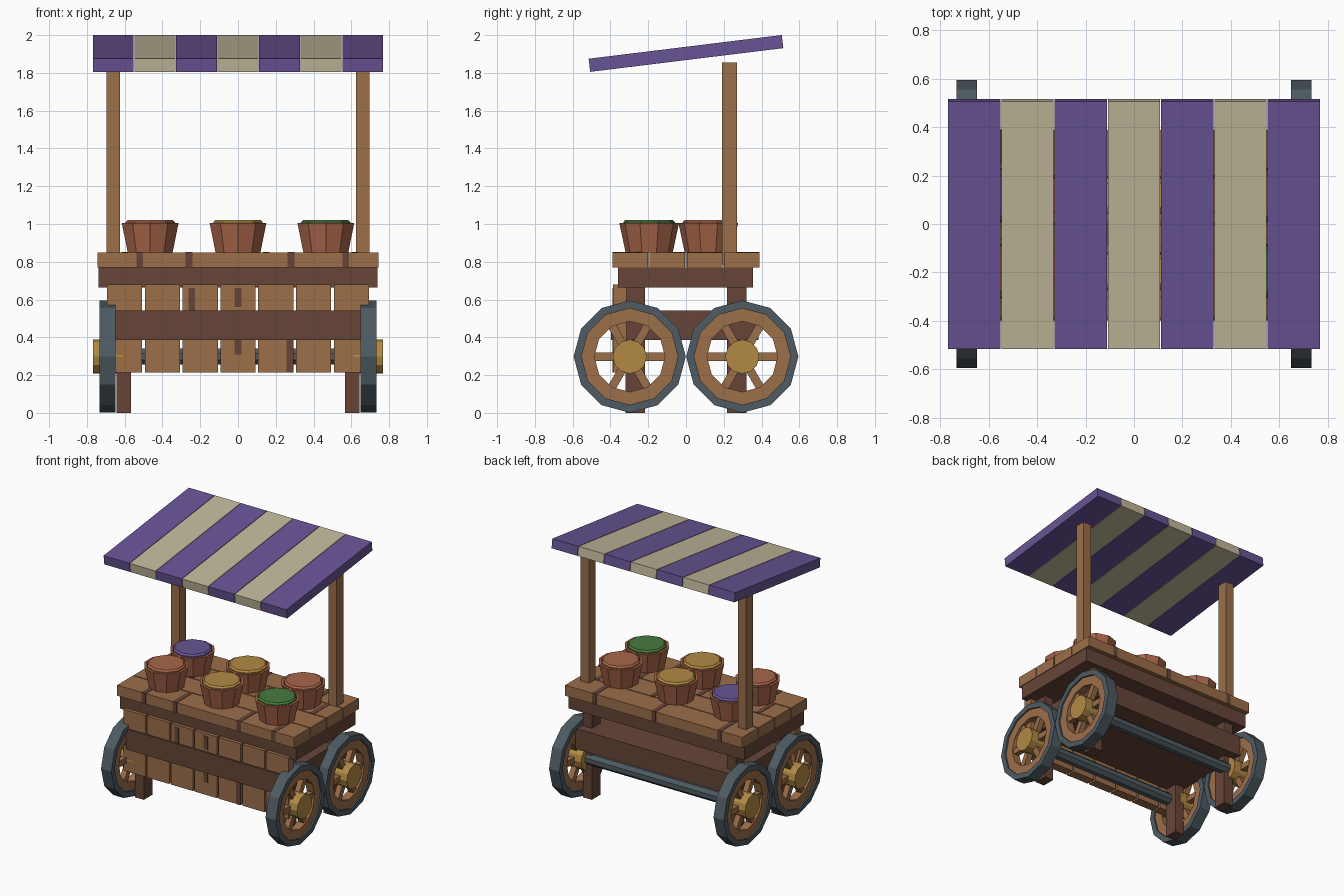
import bpy, bmesh, math
from mathutils import Matrix

if "Cube" in bpy.data.objects:
    bpy.data.objects.remove(bpy.data.objects["Cube"])


def material(name, rgb):
    lin = [((c / 255 + 0.055) / 1.055) ** 2.4 for c in rgb]
    m = bpy.data.materials.new(name)
    m.diffuse_color = (*lin, 1)
    m.use_nodes = True
    m.node_tree.nodes["Principled BSDF"].inputs["Base Color"].default_value = m.diffuse_color
    return m


WOOD = material("warm wood", (156, 110, 73))
DARK = material("dark wood", (103, 69, 57))
IRON = material("grey iron", (78, 91, 98))
GOLD = material("brass gold", (178, 138, 68))
CLAY = material("red brown", (168, 101, 73))
PURPLE = material("purple cloth", (104, 84, 149))
CREAM = material("cream cloth", (193, 184, 155))
GREEN = material("leaf green", (72, 122, 62))


def finish(name, bm, mat):
    bmesh.ops.recalc_face_normals(bm, faces=bm.faces)
    me = bpy.data.meshes.new(name)
    bm.to_mesh(me)
    bm.free()
    me.materials.append(mat)
    ob = bpy.data.objects.new(name, me)
    bpy.context.collection.objects.link(ob)
    return ob


def box(name, x, y, z, mat):
    """Box from (min, max) pairs."""
    bm = bmesh.new()
    size = [b - a for a, b in (x, y, z)]
    mid = [(a + b) / 2 for a, b in (x, y, z)]
    bmesh.ops.create_cube(bm, size=1, matrix=Matrix.Translation(mid) @ Matrix.Diagonal((*size, 1)))
    return finish(name, bm, mat)


def lathe(name, profile, sides, matrix, mat, closed=False, turn=0.0):
    """Spin (radius, height) points round local z; open profiles get capped."""
    bm = bmesh.new()
    rings = [[bm.verts.new((r * math.cos(turn + math.tau * i / sides),
                            r * math.sin(turn + math.tau * i / sides), h))
              for i in range(sides)] for r, h in profile]
    pairs = list(zip(rings, rings[1:]))
    if closed:
        pairs.append((rings[-1], rings[0]))
    else:
        bm.faces.new(rings[0])
        bm.faces.new(rings[-1])
    for a, b in pairs:
        for i in range(sides):
            j = (i + 1) % sides
            bm.faces.new((a[i], a[j], b[j], b[i]))
    bm.transform(matrix)
    return finish(name, bm, mat)


# Striped canopy, tilted down toward the front
for i in range(7):
    c = (i - 3) * 0.22
    stripe = box(f"canopy_stripe_{i}", (c - 0.108, c + 0.108), (-0.515, 0.515),
                 (-0.035, 0.035), CREAM if i % 2 else PURPLE)
    stripe.location = (0, 0, 1.903)
    stripe.rotation_euler.x = math.radians(7)

# Counter planks with dark worn bands
bands = [(-0.52, -0.26, 0.28, 0.57), (-0.6, -0.1, 0.4), (-0.4, 0.15, 0.62), (-0.55, 0.0, 0.5)]
for i, xs in enumerate(bands):
    y0 = -0.388 + i * 0.196
    y1 = y0 + 0.188
    box(f"counter_plank_{i}", (-0.743, 0.743), (y0, y1), (0.77, 0.85), WOOD)
    for k, x in enumerate(xs):
        box(f"counter_band_{i}_{k}", (x - 0.018, x + 0.018), (y0 - 0.002, y1 + 0.002),
            (0.772, 0.852), DARK)

# Frame under the counter and the lower shelf
box("counter_frame", (-0.738, 0.738), (-0.36, 0.355), (0.663, 0.77), DARK)
box("lower_shelf", (-0.66, 0.66), (-0.398, 0.385), (0.387, 0.543), DARK)

# Front boards with worn patches
for i in range(7):
    c = (i - 3) * 0.2
    box(f"front_board_{i}", (c - 0.093, c + 0.093), (-0.386, -0.315), (0.215, 0.68), WOOD)
for i, (x, z0, z1) in enumerate([(0, 0.56, 0.66), (0, 0.31, 0.387), (-0.245, 0.543, 0.66),
                                 (0.275, 0.215, 0.387)]):
    box(f"board_patch_{i}", (x - 0.018, x + 0.018), (-0.389, -0.384), (z0, z1), DARK)

# Canopy posts and legs
for s, side in ((1, "right"), (-1, "left")):
    def span(a, b):
        return tuple(sorted((s * a, s * b)))
    box(f"{side}_canopy_post", span(0.625, 0.695), (0.19, 0.27), (0.785, 1.855), WOOD)
    for t, end in ((-1, "front"), (1, "back")):
        box(f"{side}_{end}_leg", span(0.567, 0.643), tuple(sorted((t * 0.217, t * 0.32))),
            (0, 0.67), DARK)

        # Wheel: iron tyre, wooden rim, six spokes and a brass hub
        place = (Matrix.Translation((0, t * 0.298, 0.298))
                 @ Matrix.Rotation(s * math.pi / 2, 4, 'Y'))
        lathe(f"{side}_{end}_tyre", [(0.297, 0.648), (0.297, 0.734), (0.255, 0.734), (0.255, 0.648)],
              12, place, IRON, closed=True)
        lathe(f"{side}_{end}_rim", [(0.258, 0.66), (0.258, 0.722), (0.187, 0.722), (0.187, 0.66)],
              12, place, WOOD, closed=True)
        for k in range(3):
            spoke = box(f"{side}_{end}_spoke_{k}", (-0.022, 0.022), (-0.2, 0.2), (0.668, 0.71), WOOD)
            spoke.data.transform(place @ Matrix.Rotation(k * math.pi / 3, 4, 'Z'))
        lathe(f"{side}_{end}_hub", [(0.09, 0.61), (0.09, 0.768)], 12, place, GOLD)

# Axles
for t, end in ((-1, "front"), (1, "back")):
    lathe(f"{end}_axle", [(0.045, -0.64), (0.045, 0.64)], 8,
          Matrix.Translation((0, t * 0.298, 0.298)) @ Matrix.Rotation(math.pi / 2, 4, 'Y'),
          IRON, turn=math.pi / 8)

# Tubs of goods, two rows of three
rows = [(-0.195, (CLAY, GOLD, GREEN)), (0.118, (PURPLE, GOLD, CLAY))]
for r, (y, goods) in enumerate(rows):
    for c, mat in enumerate(goods):
        at = Matrix.Translation(((c - 1) * 0.465, y, 0.85))
        lathe(f"tub_{r}_{c}", [(0.125, 0), (0.158, 0.155), (0.14, 0.155), (0.138, 0.13)],
              10, at, CLAY, turn=math.pi / 10)
        lathe(f"goods_{r}_{c}", [(0.137, 0.12), (0.137, 0.16), (0.125, 0.172)],
              10, at, mat, turn=math.pi / 10)
